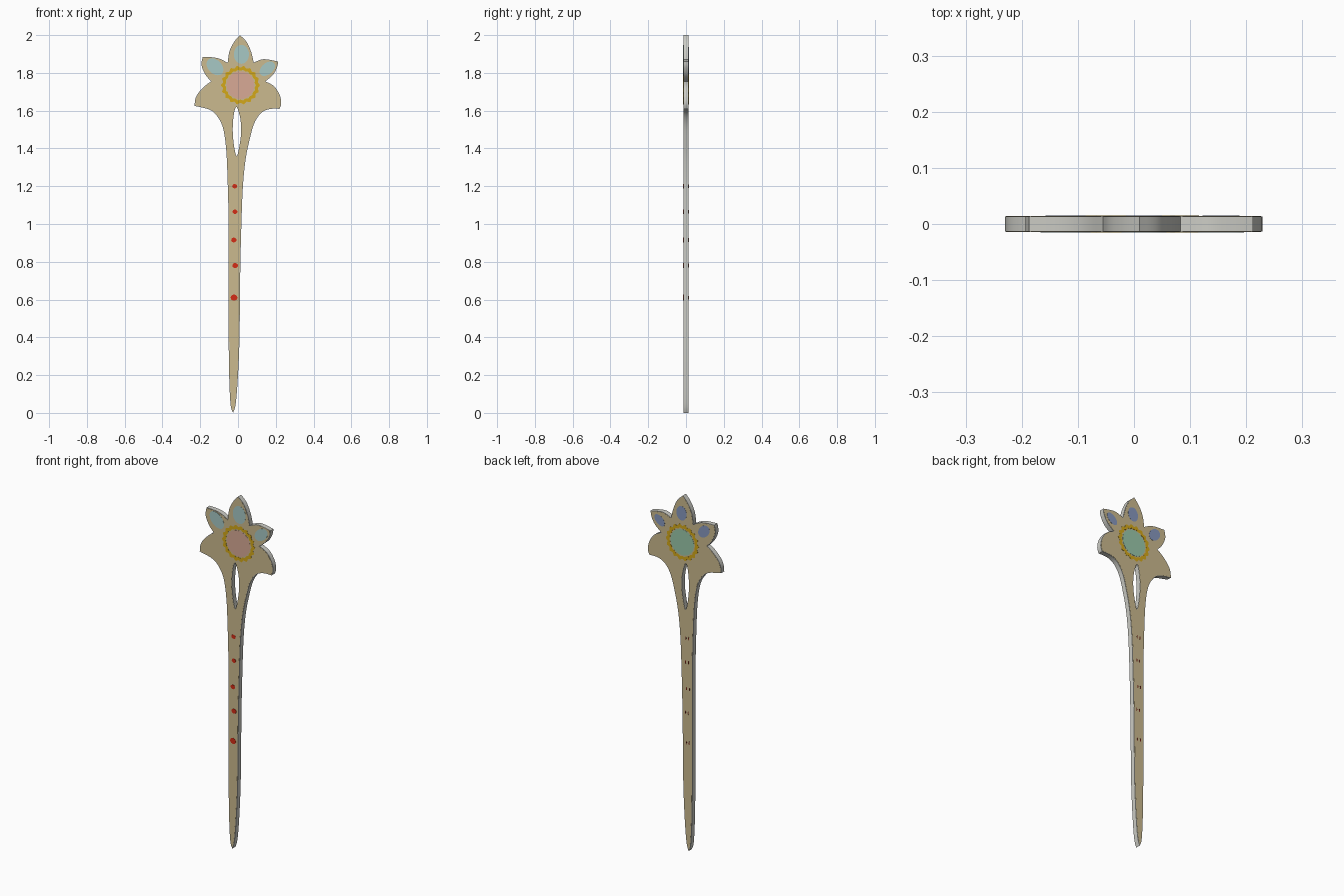
import bpy, bmesh, math

if "Cube" in bpy.data.objects:
    bpy.data.objects.remove(bpy.data.objects["Cube"])


def material(name, r, g, b):
    lin = [((c / 255 + 0.055) / 1.055) ** 2.4 for c in (r, g, b)]
    m = bpy.data.materials.new(name)
    m.diffuse_color = (*lin, 1)
    m.use_nodes = True
    m.node_tree.nodes["Principled BSDF"].inputs["Base Color"].default_value = m.diffuse_color
    return m


GREY = material("edge grey", 205, 205, 198)
TAN = material("tan wood", 203, 186, 142)
GOLD = material("gold", 212, 168, 25)
PINK = material("dusty pink", 216, 170, 150)
AQUA = material("pale aqua", 167, 200, 197)
MINT = material("mint green", 155, 200, 170)
BLUE = material("slate blue", 135, 152, 190)
RED = material("red", 212, 45, 22)
DARK = material("dark red", 110, 30, 20)


def spline(pts, closed=False, steps=5):
    """Smooth points through a chain; the last point is left off."""
    n, out = len(pts), []
    for i in range(n if closed else n - 1):
        if closed:
            p = [pts[(i + k) % n] for k in (-1, 0, 1, 2)]
        else:
            p = [pts[max(0, min(n - 1, i + k))] for k in (-1, 0, 1, 2)]
        for s in range(steps):
            t = s / steps
            out.append(tuple(0.5 * (2 * b + (c - a) * t + (2 * a - 5 * b + 4 * c - d) * t * t
                                    + (3 * b - a - 3 * c + d) * t ** 3)
                             for a, b, c, d in zip(*p)))
    return out


def inset(loop, d):
    """Shift a clockwise loop inward by d."""
    out = []
    for i, (x, z) in enumerate(loop):
        ax, az = loop[i - 1]
        bx, bz = loop[(i + 1) % len(loop)]
        l = math.hypot(bx - ax, bz - az) or 1
        out.append((x + (bz - az) / l * d, z - (bx - ax) / l * d))
    return out


def oval(cx, cz, rx, rz, tilt=0, n=28, lobes=0, depth=0):
    t, pts = math.radians(tilt), []
    for i in range(n):
        a = math.tau * i / n
        k = 1 + depth * math.cos(lobes * a)
        u, v = rx * k * math.cos(a), rz * k * math.sin(a)
        pts.append((cx + u * math.cos(t) - v * math.sin(t), cz + u * math.sin(t) + v * math.cos(t)))
    return pts


def slab(name, loops, y0, y1, mat):
    """Filled outline (later loops are holes) given thickness along y."""
    bm = bmesh.new()
    edges = []
    for loop in loops:
        vs = [bm.verts.new((x, y0, z)) for x, z in loop]
        edges += [bm.edges.new((vs[i - 1], vs[i])) for i in range(len(vs))]
    bmesh.ops.triangle_fill(bm, edges=edges, use_beauty=True, use_dissolve=False, normal=(0, -1, 0))
    ext = bmesh.ops.extrude_face_region(bm, geom=bm.faces[:], use_keep_orig=True)
    for v in ext["geom"]:
        if isinstance(v, bmesh.types.BMVert):
            v.co.y = y1
    bmesh.ops.recalc_face_normals(bm, faces=bm.faces[:])
    me = bpy.data.meshes.new(name)
    bm.to_mesh(me)
    bm.free()
    me.materials.append(mat)
    ob = bpy.data.objects.new(name, me)
    bpy.context.collection.objects.link(ob)
    bpy.ops.object.select_all(action='DESELECT')
    ob.select_set(True)
    bpy.context.view_layer.objects.active = ob
    bpy.ops.object.shade_smooth_by_angle(angle=math.radians(35))
    return ob


# Outline, clockwise from the stem tip; chains meet at sharp corners
chains = [
    [(-.026, 0), (-.04, .05), (-.048, .25), (-.05, .6), (-.05, 1), (-.055, 1.23), (-.063, 1.4),
     (-.08, 1.51), (-.11, 1.57), (-.15, 1.605), (-.23, 1.625)],
    [(-.23, 1.625), (-.225, 1.665), (-.205, 1.7), (-.17, 1.735), (-.142, 1.755)],
    [(-.142, 1.755), (-.172, 1.79), (-.193, 1.84), (-.187, 1.885)],
    [(-.187, 1.885), (-.13, 1.882), (-.09, 1.872), (-.055, 1.853)],
    [(-.055, 1.853), (-.045, 1.915), (-.02, 1.965), (.01, 2)],
    [(.01, 2), (.045, 1.965), (.07, 1.91), (.083, 1.855)],
    [(.083, 1.855), (.13, 1.872), (.175, 1.868), (.212, 1.86)],
    [(.212, 1.86), (.207, 1.83), (.185, 1.79), (.145, 1.755)],
    [(.145, 1.755), (.19, 1.73), (.22, 1.685), (.229, 1.64), (.22, 1.61)],
    [(.22, 1.61), (.165, 1.608), (.12, 1.585), (.085, 1.53), (.06, 1.44), (.04, 1.34), (.026, 1.2),
     (.018, 1), (.012, .75), (.008, .4), (0, .2), (-.012, .05), (-.026, 0)],
]
outline = [p for c in chains for p in spline(c)]
hole = spline([(-.008, 1.62), (.012, 1.56), (.016, 1.48), (.005, 1.4), (-.008, 1.36),
               (-.022, 1.42), (-.028, 1.5), (-.022, 1.58)], closed=True)

# Grey body with thin tan plates on both faces
slab("hairpin_body", [outline, hole], -.0135, .0135, GREY)
face = [inset(outline, .003), inset(hole, -.002)]

CX, CZ = .013, 1.735
for side, s in (("front", -1), ("back", 1)):
    front = s < 0
    slab(side + "_face", face, s * .013, s * .0142, TAN)

    def plate(name, loops, mat):
        slab(side + "_" + name, loops, s * .0138, s * .015, mat)

    # Flower centre and scalloped ring
    plate("flower_centre", [oval(CX, CZ, .073, .073, n=40)], PINK if front else MINT)
    plate("flower_ring", [oval(CX, CZ, .098, .098, n=144, lobes=18, depth=.05),
                          oval(CX, CZ, .079, .079, n=144, lobes=18, depth=.03)], GOLD)

    # Petal patches
    k = 1 if front else .8
    for name, x, z, rx, rz, tilt in (("left", -.122, 1.832, .036, .052, 45),
                                     ("top", .018, 1.898, .04, .05, 0),
                                     ("right", .155, 1.822, .03, .047, -50)):
        plate(name + "_petal_patch", [oval(x, z, rx * k, rz * k, tilt)], AQUA if front else BLUE)

    # Dots down the stem; only small flecks on the back
    for i, (x, z, r) in enumerate(((-.018, 1.2, .013), (-.016, 1.065, .013), (-.022, .915, .014),
                                   (-.015, .78, .015), (-.021, .61, .018))):
        if front:
            plate(f"stem_dot_{i + 1}", [oval(x, z, r, r * .9, n=14)], RED)
        else:
            for d in (-.009, .009):
                plate(f"stem_fleck_{i + 1}", [oval(x + d, z, .003, .01, n=8)], DARK)
